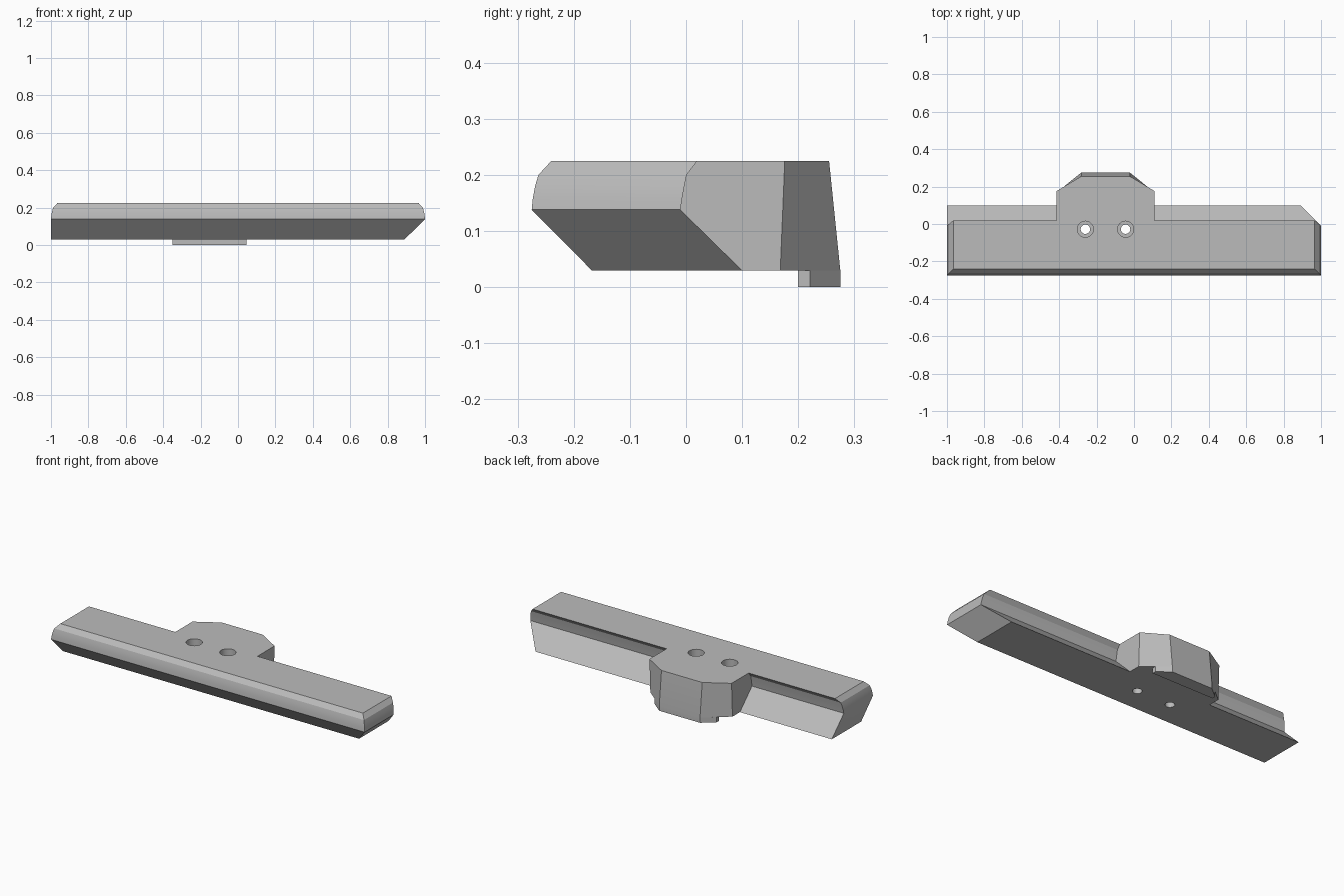
import bpy
import math

if "Cube" in bpy.data.objects:
    bpy.data.objects.remove(bpy.data.objects["Cube"], do_unlink=True)

grey = bpy.data.materials.new("plain_grey")
grey.use_nodes = True
grey.diffuse_color = (0.5, 0.5, 0.5, 1)
grey.node_tree.nodes["Principled BSDF"].inputs["Base Color"].default_value = (0.5, 0.5, 0.5, 1)


def loft(name, rings):
    """Closed solid through horizontal rings, listed from bottom to top."""
    n = len(rings[0])
    verts = [v for ring in rings for v in ring]
    faces = [list(reversed(range(n))), list(range(len(verts) - n, len(verts)))]
    for r in range(len(rings) - 1):
        for i in range(n):
            j = (i + 1) % n
            faces.append((r * n + i, r * n + j, (r + 1) * n + j, (r + 1) * n + i))
    mesh = bpy.data.meshes.new(name)
    mesh.from_pydata(verts, [], faces)
    mesh.materials.append(grey)
    obj = bpy.data.objects.new(name, mesh)
    bpy.context.collection.objects.link(obj)
    return obj


def rectangle(x0, x1, y0, y1, z):
    return [(x0, y0, z), (x1, y0, z), (x1, y1, z), (x0, y1, z)]


def circle(x, y, z, radius, n=32):
    return [(x + radius * math.cos(math.tau * i / n),
             y + radius * math.sin(math.tau * i / n), z) for i in range(n)]


def combine(target, tool, operation):
    tool.hide_render = True
    mod = target.modifiers.new(tool.name, "BOOLEAN")
    mod.operation = operation
    mod.solver = "EXACT"
    mod.object = tool
    bpy.context.view_layer.objects.active = target
    bpy.ops.object.modifier_apply(modifier=mod.name)
    bpy.data.objects.remove(tool, do_unlink=True)


# Bar: undercut below, rounded rim on the front and both ends, hollow back
rings = [rectangle(-1, 0.89, -0.168, 0.1, 0.03)]
for z, inset, back in [(0.138, 0, -0.01), (0.158, 0.002, -0.007), (0.18, 0.006, -0.003),
                       (0.2, 0.012, 0.001), (0.225, 0.035, 0.02)]:
    rings.append(rectangle(-1 + inset, 1 - inset, -0.275 + inset, back, z))
bar = loft("mounting_bar", rings)

# Lug on the back, symmetric about its own centre line
MID = -0.152


def lug_ring(z, side_y, back_y):
    half = [(0.262, -0.1), (0.262, side_y), (0.13, back_y)]
    return ([(MID + x, y, z) for x, y in half]
            + [(MID - x, y, z) for x, y in reversed(half)])


lug = loft("back_lug", [lug_ring(0.03, 0.168, 0.275), lug_ring(0.225, 0.176, 0.255)])
combine(bar, lug, "UNION")

# Lip under the lug
half = [(0.197, 0.2), (0.197, 0.221), (0.13, 0.275)]
outline = [(MID + x, y) for x, y in half] + [(MID - x, y) for x, y in reversed(half)]
lip = loft("lower_lip", [[(x, y, z) for x, y in outline] for z in (0, 0.03)])
combine(bar, lip, "UNION")

# Two stepped screw holes
for x in (-0.26, -0.045):
    hole = loft("screw_hole", [circle(x, -0.028, z, 0.025) for z in (-0.1, 0.3)])
    combine(bar, hole, "DIFFERENCE")
    recess = loft("screw_recess", [circle(x, -0.028, z, 0.043) for z in (0.12, 0.3)])
    combine(bar, recess, "DIFFERENCE")

bpy.ops.object.select_all(action="DESELECT")
bar.select_set(True)
bpy.context.view_layer.objects.active = bar
bpy.ops.object.shade_smooth_by_angle(angle=math.radians(25))
